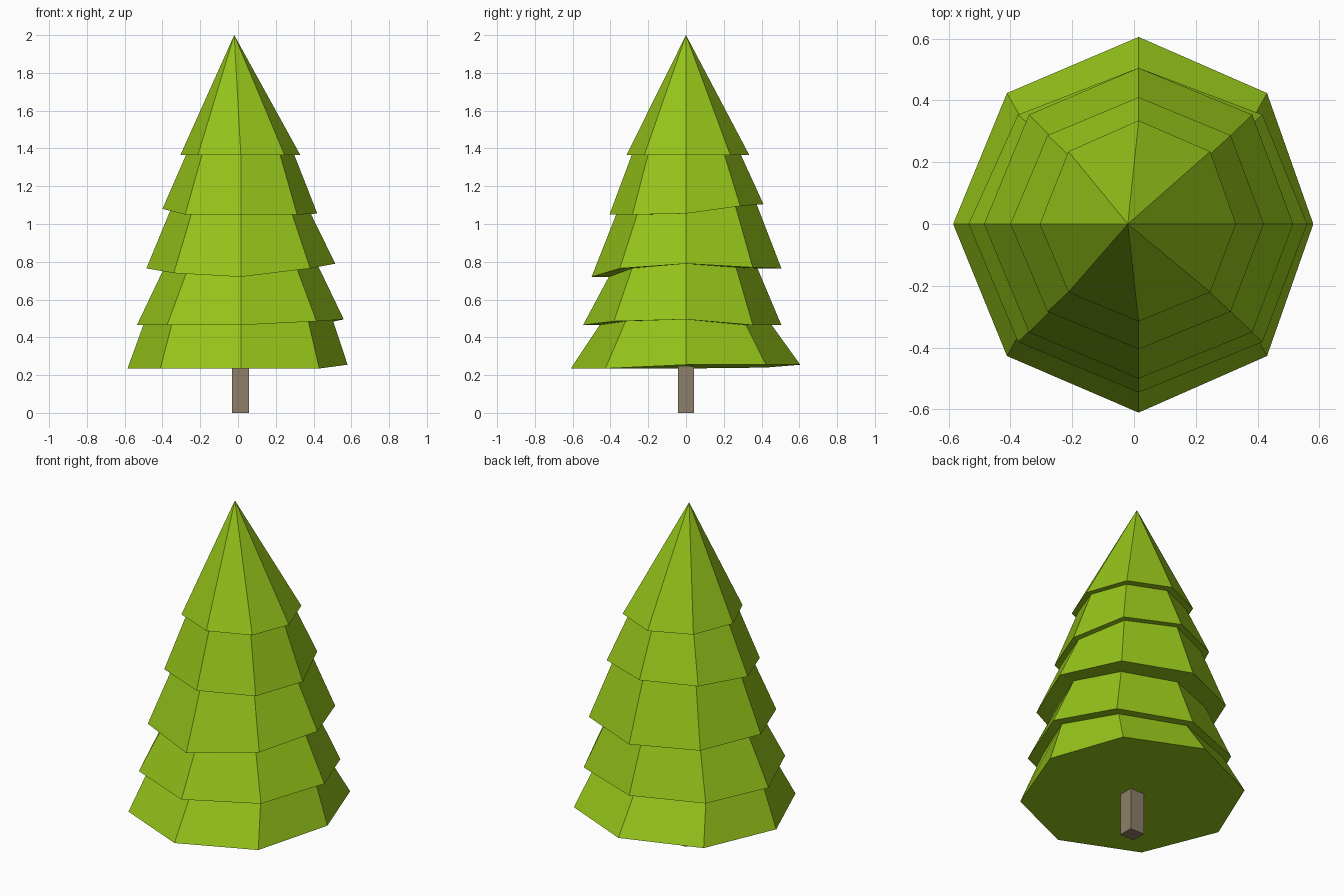
import bpy, bmesh
from mathutils import Vector

if "Cube" in bpy.data.objects:
    bpy.data.objects.remove(bpy.data.objects["Cube"])

CX = 0.015           # axis of the tree
APEX = (-0.02, 0, 2.0)


def material(name, color):
    m = bpy.data.materials.new(name)
    m.diffuse_color = (*color, 1)
    m.use_nodes = True
    m.node_tree.nodes["Principled BSDF"].inputs["Base Color"].default_value = m.diffuse_color
    return m


def finish(name, bm, mat):
    bmesh.ops.recalc_face_normals(bm, faces=bm.faces)
    mesh = bpy.data.meshes.new(name)
    bm.to_mesh(mesh)
    bm.free()
    mesh.materials.append(mat)
    obj = bpy.data.objects.new(name, mesh)
    bpy.context.collection.objects.link(obj)
    return obj


def octagon(west, east, south, north, heights):
    """Slightly irregular octagon, starting east and going counter-clockwise."""
    e, w = east - CX, CX - west
    dirs = [(e, 0), (e * .735, north * .7), (0, north), (-w * .71, north * .7),
            (-w, 0), (-w * .71, -south * .7), (0, -south), (e * .735, -south * .7)]
    return [Vector((CX + x, y, z)) for (x, y), z in zip(dirs, heights)]


# Tiers: extents (west, east, south, north), rim heights, top taper (x, y)
tiers = [
    ((-.585, .58, .61, .605), (.255, .255, .255, .24, .235, .235, .235, .235), (.86, .75)),
    ((-.535, .56, .545, .505), (.495, .465, .465, .465, .465, .465, .465, .485), (.74, .75)),
    ((-.485, .515, .50, .505), (.79, .77, .765, .765, .765, .74, .72, .765), (.74, .74)),
    ((-.40, .42, .405, .41), (1.055, 1.095, 1.105, 1.1, 1.08, 1.05, 1.05, 1.05), (.70, .71)),
    ((-.305, .33, .315, .335), (1.365,) * 8, None),
]

# Foliage: one closed skin running rim, ledge, rim ... up to the tip
rims = [octagon(*ext, h) for ext, h, _ in tiers]
rings = []
for i, rim in enumerate(rims):
    rings.append(rim)
    taper = tiers[i][2]
    if taper:
        rings.append([Vector((CX + (p.x - CX) * taper[0], p.y * taper[1], q.z))
                      for p, q in zip(rim, rims[i + 1])])

bm = bmesh.new()
loops = [[bm.verts.new(p) for p in ring] for ring in rings]
for a, b in zip(loops, loops[1:]):
    for k in range(8):
        n = (k + 1) % 8
        bm.faces.new((a[k], a[n], b[n], b[k]))
tip = bm.verts.new(APEX)
for k in range(8):
    bm.faces.new((loops[-1][k], loops[-1][(k + 1) % 8], tip))
bm.faces.new(loops[0][::-1])
finish("foliage", bm, material("leaf_green", (.30, .55, .01)))

# Trunk: square post reaching into the foliage
bm = bmesh.new()
bmesh.ops.create_cube(bm, size=1)
bmesh.ops.scale(bm, vec=(.09, .085, .25), verts=bm.verts)
bmesh.ops.translate(bm, vec=(.013, 0, .125), verts=bm.verts)
finish("trunk", bm, material("bark", (.27, .21, .14)))
